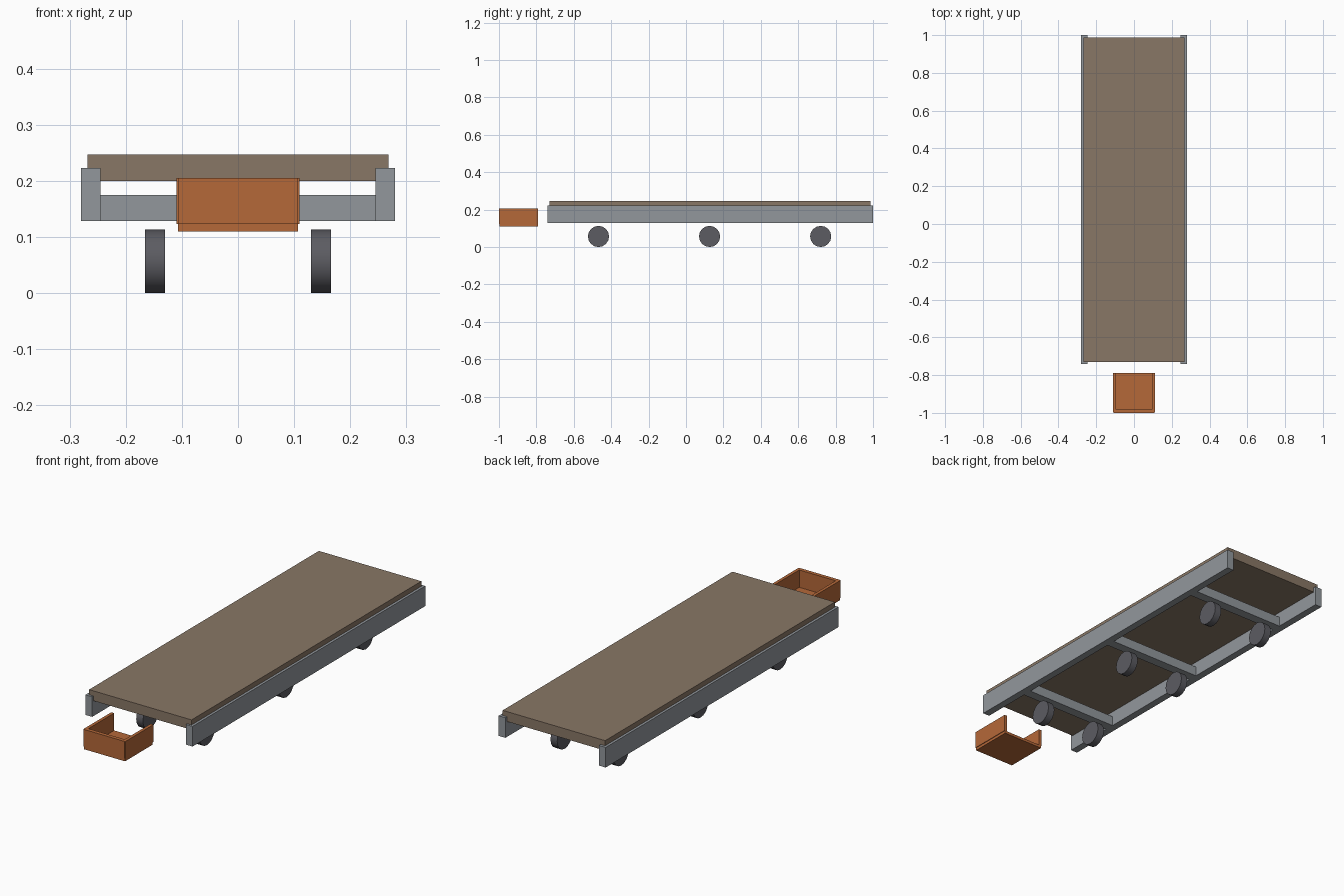
import bpy, math

if "Cube" in bpy.data.objects:
    bpy.data.objects.remove(bpy.data.objects["Cube"])

def material(name, rgb):
    m = bpy.data.materials.new(name)
    lin = [((c / 255 + 0.055) / 1.055) ** 2.4 for c in rgb]
    m.diffuse_color = (*lin, 1)
    m.use_nodes = True
    m.node_tree.nodes["Principled BSDF"].inputs["Base Color"].default_value = m.diffuse_color
    return m

WOOD = material("weathered wood", (137, 119, 102))
STEEL = material("grey steel", (146, 151, 156))
RUBBER = material("dark rubber", (92, 92, 98))
RUST = material("rust orange", (181, 104, 57))

def box(name, x, y, z, mat):
    """Box from (min, max) ranges."""
    bpy.ops.mesh.primitive_cube_add(size=1, location=[sum(r) / 2 for r in (x, y, z)])
    o = bpy.context.object
    o.scale = [r[1] - r[0] for r in (x, y, z)]
    bpy.ops.object.transform_apply(location=False, rotation=False)
    o.name = name
    o.data.materials.append(mat)

def wheel(name, x, y):
    bpy.ops.mesh.primitive_cylinder_add(vertices=16, radius=0.0565, depth=0.035,
                                        location=(x, y, 0.0565),
                                        rotation=(0, math.pi / 2, 0))
    o = bpy.context.object
    o.name = name
    o.data.materials.append(RUBBER)
    bpy.ops.object.shade_smooth_by_angle(angle=math.radians(40))

# Deck
box("deck", (-0.268, 0.268), (-0.73, 0.987), (0.2, 0.247), WOOD)

# Side rails
for side, s in (("left", -1), ("right", 1)):
    box(side + "_rail", sorted((s * 0.245, s * 0.28)), (-0.74, 1.0), (0.128, 0.223), STEEL)

# Cross beams with a wheel pair below each
for i, y in enumerate((-0.468, 0.126, 0.72)):
    box(f"cross_beam_{i + 1}", (-0.245, 0.245), (y - 0.023, y + 0.023), (0.128, 0.175), STEEL)
    for side, s in (("left", -1), ("right", 1)):
        wheel(f"{side}_wheel_{i + 1}", s * 0.148, y)

# Front tray, open towards the deck
box("tray_floor", (-0.107, 0.107), (-0.997, -0.79), (0.11, 0.123), RUST)
box("tray_front", (-0.107, 0.107), (-1.0, -0.982), (0.123, 0.205), RUST)
for side, s in (("left", -1), ("right", 1)):
    box(f"tray_{side}_side", sorted((s * 0.095, s * 0.11)), (-0.997, -0.79), (0.123, 0.205), RUST)
